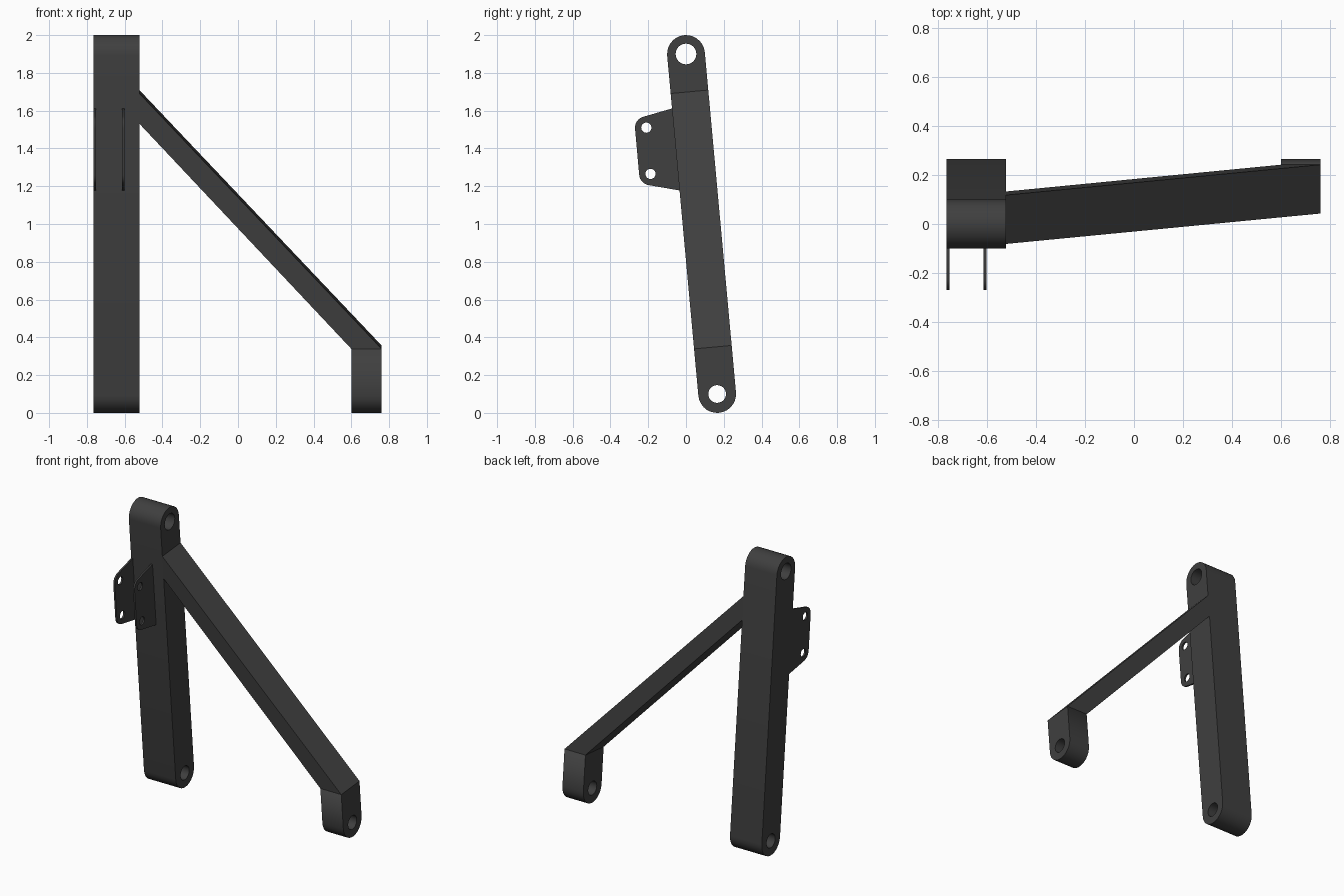
import bpy, bmesh, math
from mathutils import Matrix, Vector

if "Cube" in bpy.data.objects:
    bpy.data.objects.remove(bpy.data.objects["Cube"])

TOP, BOT, R = Vector((0.0, 1.9)), Vector((0.165, 0.1)), 0.1   # pin centres in (y, z)
DOWN = (BOT - TOP).normalized()
SIDE = Vector((-DOWN.y, DOWN.x))                              # towards the back (+y)
ANG = math.atan2(SIDE.y, SIDE.x)

mat = bpy.data.materials.new("dark_metal")
mat.diffuse_color = (0.05, 0.05, 0.05, 1)
mat.use_nodes = True
mat.node_tree.nodes["Principled BSDF"].inputs["Base Color"].default_value = mat.diffuse_color


def arc(c, r, a0, a1, n):
    return [c + r * Vector((math.cos(a0 + (a1 - a0) * i / n), math.sin(a0 + (a1 - a0) * i / n)))
            for i in range(n + 1)]


def hole(c, r, n=24):
    return arc(c, r, 0, math.tau, n)[:-1]


def clean(ob):
    bm = bmesh.new()
    bm.from_mesh(ob.data)
    bmesh.ops.remove_doubles(bm, verts=bm.verts, dist=1e-5)
    bmesh.ops.recalc_face_normals(bm, faces=bm.faces)
    bm.to_mesh(ob.data)
    bm.free()
    ob.data.materials.clear()
    ob.data.materials.append(mat)


def plate(name, loops, x0, x1):
    """Side profile (y, z) with holes, extruded from x0 to x1."""
    cu = bpy.data.curves.new(name, 'CURVE')
    cu.dimensions, cu.fill_mode, cu.extrude = '2D', 'BOTH', (x1 - x0) / 2
    for pts in loops:
        sp = cu.splines.new('POLY')
        sp.points.add(len(pts) - 1)
        for p, q in zip(sp.points, pts):
            p.co = (q.x, q.y, 0, 1)
        sp.use_cyclic_u = True
    tmp = bpy.data.objects.new(name + "_profile", cu)
    bpy.context.collection.objects.link(tmp)
    bpy.context.view_layer.update()
    me = bpy.data.meshes.new_from_object(tmp.evaluated_get(bpy.context.evaluated_depsgraph_get()))
    bpy.data.objects.remove(tmp)
    me.transform(Matrix(((0, 0, 1, (x0 + x1) / 2), (1, 0, 0, 0), (0, 1, 0, 0), (0, 0, 0, 1))))
    ob = bpy.data.objects.new(name, me)
    bpy.context.collection.objects.link(ob)
    clean(ob)


def axis_at(z):
    return TOP + DOWN * ((z - TOP.y) / DOWN.y)


# Main post: rounded bar with a pin hole at each end
top_cap = arc(TOP, R, ANG, ANG + math.pi, 14)
low_cap = arc(BOT, R, ANG + math.pi, ANG + math.tau, 14)
plate("main_post", [top_cap + low_cap, hole(TOP, 0.055), hole(BOT, 0.047)], -0.765, -0.522)

# Foot at the end of the brace
knee = axis_at(0.348)
plate("brace_foot", [low_cap + [knee + SIDE * R, knee - SIDE * R], hole(BOT, 0.047)], 0.6, 0.76)

# Diagonal brace
bm = bmesh.new()
outline = [(-0.522, 1.70), (0.76, 0.348), (0.6, 0.348), (-0.522, 1.54)]
rows = []
for t in (-R, R):
    rows.append([])
    for x, z in outline:
        p = axis_at(z) + SIDE * t
        rows[-1].append(bm.verts.new((x, p.x, p.y)))
for r in rows:
    bm.faces.new(r)
for i in range(4):
    j = (i + 1) % 4
    bm.faces.new((rows[0][i], rows[0][j], rows[1][j], rows[1][i]))
me = bpy.data.meshes.new("diagonal_brace")
bm.to_mesh(me)
bm.free()
brace = bpy.data.objects.new("diagonal_brace", me)
bpy.context.collection.objects.link(brace)
clean(brace)

# Pair of thin lugs on the front of the post
h1, h2 = Vector((-0.21, 1.51)), Vector((-0.188, 1.265))
rad = math.radians
lug = ([Vector((-0.03, 1.60)), Vector((-0.072, 1.612))] + arc(h1, 0.06, rad(105), rad(185), 8)
       + arc(h2, 0.06, rad(185), rad(261), 8) + [Vector((-0.036, 1.178)), Vector((0.0, 1.178))])
for n, x in enumerate((-0.765, -0.614)):
    plate(f"lug_{n + 1}", [lug, hole(h1, 0.027, 20), hole(h2, 0.027, 20)], x, x + 0.012)
